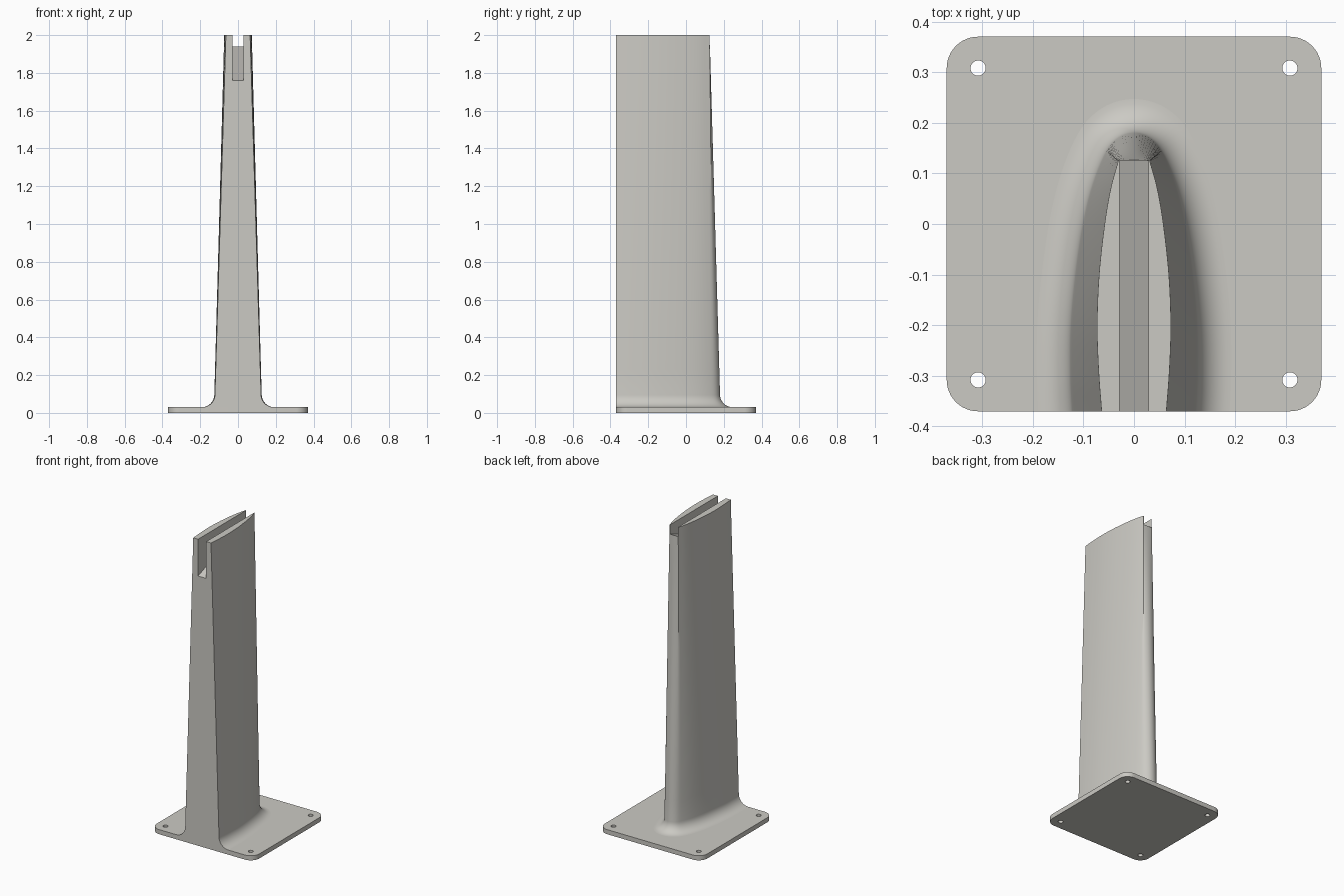
import bpy, bmesh, math
from mathutils import Vector

if "Cube" in bpy.data.objects:
    bpy.data.objects.remove(bpy.data.objects["Cube"])

HALF, THICK, FILLET = 0.37, 0.03, 0.065

grey = bpy.data.materials.new("warm light grey")
grey.diffuse_color = (0.6, 0.59, 0.55, 1)
grey.use_nodes = True
grey.node_tree.nodes["Principled BSDF"].inputs["Base Color"].default_value = grey.diffuse_color


def make(name, bm):
    bmesh.ops.recalc_face_normals(bm, faces=bm.faces)
    me = bpy.data.meshes.new(name)
    bm.to_mesh(me)
    bm.free()
    ob = bpy.data.objects.new(name, me)
    bpy.context.collection.objects.link(ob)
    me.materials.append(grey)
    return ob


def prism(name, pts, offset):
    """Extrude a closed polygon along an offset vector."""
    bm = bmesh.new()
    face = bm.faces.new([bm.verts.new(p) for p in pts])
    ext = bmesh.ops.extrude_face_region(bm, geom=[face])
    verts = [v for v in ext["geom"] if isinstance(v, bmesh.types.BMVert)]
    bmesh.ops.translate(bm, verts=verts, vec=offset)
    return make(name, bm)


def cut(ob, cutter):
    mod = ob.modifiers.new("cut", "BOOLEAN")
    mod.operation, mod.solver, mod.object = "DIFFERENCE", "EXACT", cutter
    bpy.context.view_layer.objects.active = ob
    bpy.ops.object.modifier_apply(modifier=mod.name)
    bpy.data.objects.remove(cutter)


def smooth(ob):
    bpy.ops.object.select_all(action="DESELECT")
    ob.select_set(True)
    bpy.context.view_layer.objects.active = ob
    bpy.ops.object.shade_smooth_by_angle(angle=math.radians(30))


def spline(pts, mirror_end=False, n=5):
    """Catmull-Rom curve through the points."""
    p = [Vector(q) for q in pts]
    last = Vector((-p[-2].x, p[-2].y)) if mirror_end else 2 * p[-1] - p[-2]
    p = [2 * p[0] - p[1]] + p + [last]
    out = []
    for a, b, c, d in zip(p, p[1:], p[2:], p[3:]):
        for i in range(n):
            t = i / n
            out.append(0.5 * (2 * b + (c - a) * t + (2 * a - 5 * b + 4 * c - d) * t * t
                              + (3 * b - a - 3 * c + d) * t ** 3))
    return out + [p[-2]]


# Base plate: rounded square with four bolt holes
R = 0.062
outline = []
for k, (sx, sy) in enumerate([(1, 1), (-1, 1), (-1, -1), (1, -1)]):
    for i in range(13):
        a = math.pi / 2 * (k + i / 12)
        outline.append((sx * (HALF - R) + R * math.cos(a),
                        sy * (HALF - R) + R * math.sin(a), 0))
plate = prism("base_plate", outline, (0, 0, THICK))
for sx in (-1, 1):
    for sy in (-1, 1):
        ring = [(sx * 0.308 + 0.015 * math.cos(i * math.pi / 16),
                 sy * 0.308 + 0.015 * math.sin(i * math.pi / 16), -0.05) for i in range(32)]
        cut(plate, prism("hole_cutter", ring, (0, 0, 0.15)))
smooth(plate)

# Mast half-sections: round nose at the foot, blunt nose at the top
foot = spline([(.124, -.37), (.127, -.3), (.126, -.2), (.117, -.1), (.102, 0),
               (.082, .08), (.055, .145), (.03, .173), (0, .182)], True)
top = spline([(.064, -.37), (.07, -.29), (.073, -.2), (.069, -.1), (.058, 0),
              (.046, .07), (.031, .125)])[:-1] + spline([(.031, .125), (.015, .125), (0, .125)])


def section(z, grow):
    t = (z - THICK) / (2 - THICK)
    half = [a.lerp(b, t) for a, b in zip(foot, top)]
    pts = []
    for i, p in enumerate(half):
        d = half[min(i + 1, len(half) - 1)] - half[max(i - 1, 0)]
        nrm = Vector((d.y, -d.x)).normalized()
        if i == 0:
            nrm = Vector((1, 0))        # keep the front face flat
        if i == len(half) - 1:
            nrm = Vector((0, 1))
        q = p + nrm * grow
        pts.append((q.x, max(q.y, -HALF), z))
    return pts + [(-x, y, z) for x, y, z in reversed(pts[:-1])]


# Mast: foot fillet rows followed by the tapering loft
rows = [(THICK + FILLET * (1 - math.cos(a)), FILLET * (1 - math.sin(a)))
        for a in [math.pi / 2 * i / 10 for i in range(11)]]
z0 = rows[-1][0]
rows += [(z0 + (2 - z0) * i / 14, 0) for i in range(1, 15)]
bm = bmesh.new()
rings = [[bm.verts.new(p) for p in section(z, g)] for z, g in rows]
for lo, hi in zip(rings, rings[1:]):
    n = len(lo)
    for i in range(n):
        j = (i + 1) % n
        bm.faces.new((lo[i], lo[j], hi[j], hi[i]))
bm.faces.new(rings[0])
bm.faces.new(rings[-1])
mast = make("mast", bm)

# Slot through the top with a floor rising towards the back
S = 0.029
slope = (1.94 - 1.76) / (0.125 + HALF)
ya, yb = -0.5, 0.3
cut(mast, prism("slot_cutter", [(-S, ya, 1.76 + slope * (ya + HALF)),
                                (-S, yb, 1.76 + slope * (yb + HALF)),
                                (-S, yb, 2.2), (-S, ya, 2.2)], (2 * S, 0, 0)))
smooth(mast)
